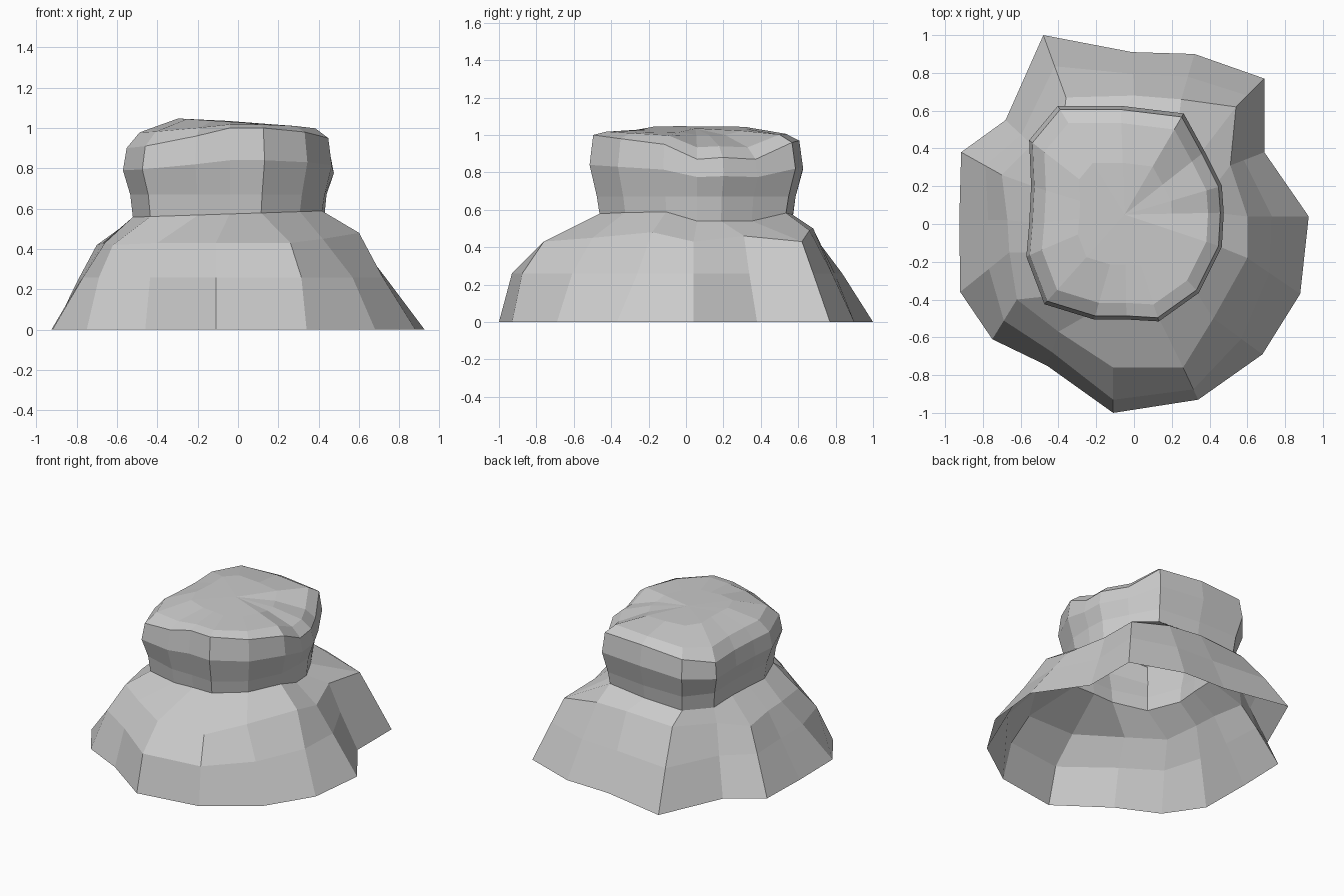
import bpy, bmesh
from mathutils import Vector

if "Cube" in bpy.data.objects:
    bpy.data.objects.remove(bpy.data.objects["Cube"])

# Outlines, counter-clockwise from the front
base = [(-.11, -1.0), (.34, -.93), (.68, -.69), (.88, -.37), (.925, .04), (.69, .38),
        (.69, .77), (.32, .90), (-.01, .91), (-.48, 1.0), (-.68, .55), (-.915, .38),
        (-.925, .02), (-.92, -.36), (-.75, -.61), (-.46, -.75)]
shoulder = [(-.11, -.76, .43), (.26, -.76, .43), (.42, -.50, .45), (.60, -.18, .48),
            (.60, .04, .43), (.51, .31, .46), (.54, .62, .43), (.25, .66, .49),
            (0, .68, .50), (-.36, .67, .48), (-.54, .42, .46), (-.70, .26, .42),
            (-.67, .02, .43), (-.66, -.15, .43), (-.62, -.40, .42), (-.40, -.57, .43)]
# Head outline with the height of its upper rim
head = [(-.04, -.50, 1.0), (.13, -.51, 1.0), (.34, -.36, .98), (.46, -.12, .95),
        (.47, .06, .87), (.46, .20, .88), (.37, .38, .87), (.26, .58, .96),
        (-.07, .62, .97), (-.40, .62, .95), (-.55, .44, .90), (-.54, .20, .90),
        (-.55, 0, .90), (-.565, -.17, .90), (-.47, -.42, .91), (-.21, -.50, .96)]
centre = Vector((-.05, .05, 0))
N = len(base)


def in_dent(p):
    """The cap sinks at the rear right."""
    return p[0] > .3 and p[1] > 0


def scaled(scale, height):
    """Head outline scaled about its centre, height is a function of the rim point."""
    pts = []
    for p in head:
        v = centre + (Vector((p[0], p[1], 0)) - centre) * scale
        v.z = height(p)
        pts.append(v)
    return pts


foot = [Vector((x, y, 0)) for x, y in base]
top = [Vector(p) for p in shoulder]
skirt = []
for a, b in zip(foot, top):
    v = a.lerp(b, .5 if a.y > .8 else min(.6, .75 + .46 * a.y))
    v.z = .26
    skirt.append(v)

rings = [foot, skirt, top,
         scaled(.915, lambda p: .54 if in_dent(p) else .575 + .03 * p[0]),
         scaled(.94, lambda p: .67),
         scaled(1.01, lambda p: .5 * p[2] + .34),
         scaled(.975, lambda p: p[2]),
         scaled(.85, lambda p: p[2] + (.4 if in_dent(p) else .6) * (1.03 - p[2])),
         scaled(.48, lambda p: 1.0 if in_dent(p) else 1.03 - .03 * p[0])]

# Open skirt, neck and head as one faceted shell
bm = bmesh.new()
loops = [[bm.verts.new(p) for p in ring] for ring in rings]
for lo, hi in zip(loops, loops[1:]):
    for i in range(N):
        j = (i + 1) % N
        bm.faces.new((lo[i], lo[j], hi[j], hi[i]))
tip = bm.verts.new((-.05, .05, 1.035))
for i in range(N):
    bm.faces.new((loops[-1][i], loops[-1][(i + 1) % N], tip))
bm.normal_update()
mesh = bpy.data.meshes.new("rock_stump")
bm.to_mesh(mesh)
bm.free()
bpy.context.collection.objects.link(bpy.data.objects.new("rock_stump", mesh))
